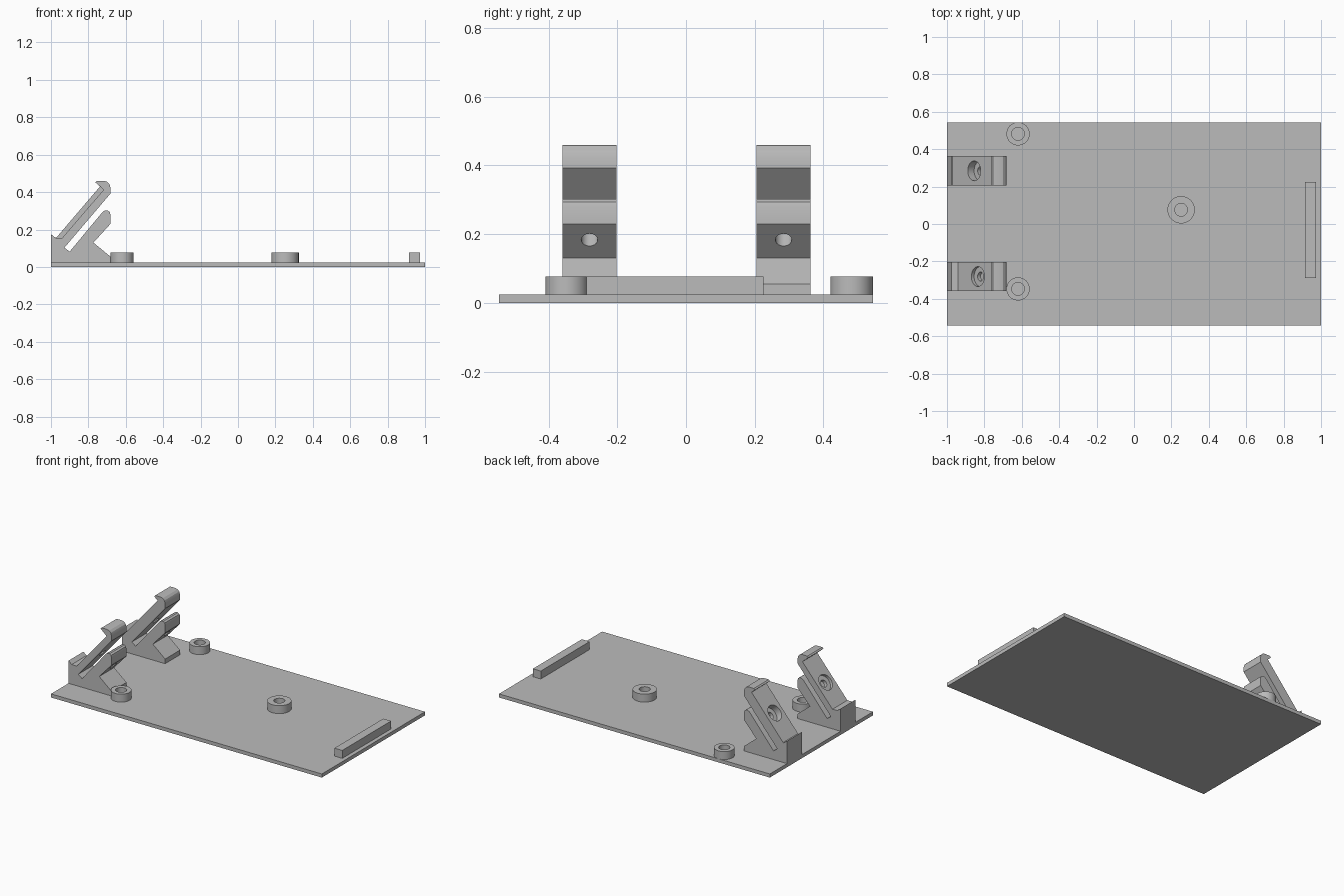
import bpy, bmesh, math
from mathutils import Vector

if "Cube" in bpy.data.objects:
    bpy.data.objects.remove(bpy.data.objects["Cube"], do_unlink=True)

grey = bpy.data.materials.new("plain grey")
grey.use_nodes = True
grey.diffuse_color = (0.5, 0.5, 0.5, 1)
grey.node_tree.nodes["Principled BSDF"].inputs["Base Color"].default_value = (0.5, 0.5, 0.5, 1)

PLATE_TOP, BOSS_TOP = 0.024, 0.077


def add_object(name, bm):
    bmesh.ops.recalc_face_normals(bm, faces=bm.faces)
    mesh = bpy.data.meshes.new(name)
    bm.to_mesh(mesh)
    bm.free()
    mesh.materials.append(grey)
    obj = bpy.data.objects.new(name, mesh)
    bpy.context.collection.objects.link(obj)
    return obj


def smooth(obj):
    bpy.ops.object.select_all(action='DESELECT')
    obj.select_set(True)
    bpy.context.view_layer.objects.active = obj
    bpy.ops.object.shade_smooth_by_angle(angle=math.radians(25))


def box(name, lo, hi):
    lo, hi = Vector(lo), Vector(hi)
    bm = bmesh.new()
    bmesh.ops.create_cube(bm, size=1)
    bmesh.ops.scale(bm, vec=hi - lo, verts=bm.verts)
    bmesh.ops.translate(bm, vec=(lo + hi) / 2, verts=bm.verts)
    return add_object(name, bm)


def prism(name, profile, y0, y1):
    bm = bmesh.new()
    face = bm.faces.new([bm.verts.new((x, y0, z)) for x, z in profile])
    ext = bmesh.ops.extrude_face_region(bm, geom=[face])["geom"]
    bmesh.ops.translate(bm, vec=(0, y1 - y0, 0),
                        verts=[v for v in ext if isinstance(v, bmesh.types.BMVert)])
    return add_object(name, bm)


def ring(name, x, y, outer, inner):
    """Upright tube spun from a rectangular section."""
    bm = bmesh.new()
    section = [(inner, PLATE_TOP), (outer, PLATE_TOP), (outer, BOSS_TOP), (inner, BOSS_TOP)]
    verts = [bm.verts.new((x + r, y, z)) for r, z in section]
    edges = [bm.edges.new((verts[i], verts[(i + 1) % 4])) for i in range(4)]
    bmesh.ops.spin(bm, geom=verts + edges, cent=(x, y, 0), axis=(0, 0, 1),
                   angle=math.tau, steps=48, use_duplicate=False)
    bmesh.ops.remove_doubles(bm, verts=bm.verts, dist=0.0001)
    smooth(add_object(name, bm))


def drill(obj, start, end, radius):
    """Cut a round hole between two points."""
    axis = end - start
    bm = bmesh.new()
    bmesh.ops.create_cone(bm, cap_ends=True, segments=32, radius1=radius,
                          radius2=radius, depth=axis.length)
    bmesh.ops.rotate(bm, matrix=axis.to_track_quat('Z', 'Y').to_matrix(), verts=bm.verts)
    bmesh.ops.translate(bm, vec=(start + end) / 2, verts=bm.verts)
    cutter = add_object("hole_cutter", bm)
    cutter.hide_render = True
    mod = obj.modifiers.new("hole", 'BOOLEAN')
    mod.operation, mod.solver, mod.object = 'DIFFERENCE', 'EXACT', cutter
    bpy.context.view_layer.objects.active = obj
    bpy.ops.object.modifier_apply(modifier=mod.name)
    bpy.data.objects.remove(cutter, do_unlink=True)


def clip(name, y, seat_low, seat_high):
    """Sloped bracket with a hooked arm, a slot and a lower prong."""
    profile = [
        (-1, PLATE_TOP), (-0.682, PLATE_TOP), (-0.682, 0.055), (-0.773, 0.13),
        # lower prong with rounded tip
        (-0.682, 0.23), (-0.682, 0.28), (-0.686, 0.294), (-0.697, 0.302),
        (-0.71, 0.302), (-0.723, 0.295),
        # slot
        (-0.90, 0.082), (-0.928, 0.103),
        # upper arm and hook
        (-0.682, 0.392), (-0.682, 0.425), (-0.688, 0.444), (-0.70, 0.456),
        (-0.715, 0.46), (-0.755, 0.46), (-0.763, 0.452),
        # sloped seat and back lip
        seat_high, seat_low, (-0.976, 0.156), (-1, 0.175)]
    obj = prism(name, profile, y - 0.0785, y + 0.0785)
    # stepped screw hole square to the arm
    axis = Vector((0.763, 0, -0.646))
    mouth = Vector((-0.855, y, 0.294))
    drill(obj, mouth - axis * 0.1, mouth + axis * 0.3, 0.024)
    drill(obj, mouth - axis * 0.1, mouth + axis * 0.045, 0.053)
    smooth(obj)


# Base plate and end stop
box("base_plate", (-1, -0.544, 0), (1, 0.544, PLATE_TOP))
box("end_stop", (0.915, -0.29, PLATE_TOP), (0.973, 0.225, BOSS_TOP))

# Standoff rings
ring("rear_standoff", -0.62, 0.482, 0.062, 0.034)
ring("front_standoff", -0.62, -0.347, 0.062, 0.034)
ring("middle_standoff", 0.252, 0.076, 0.073, 0.034)

# Clips; the front one has a deeper seat
clip("rear_clip", 0.284, (-0.971, 0.157), (-0.738, 0.43))
clip("front_clip", -0.281, (-0.94, 0.155), (-0.718, 0.413))
